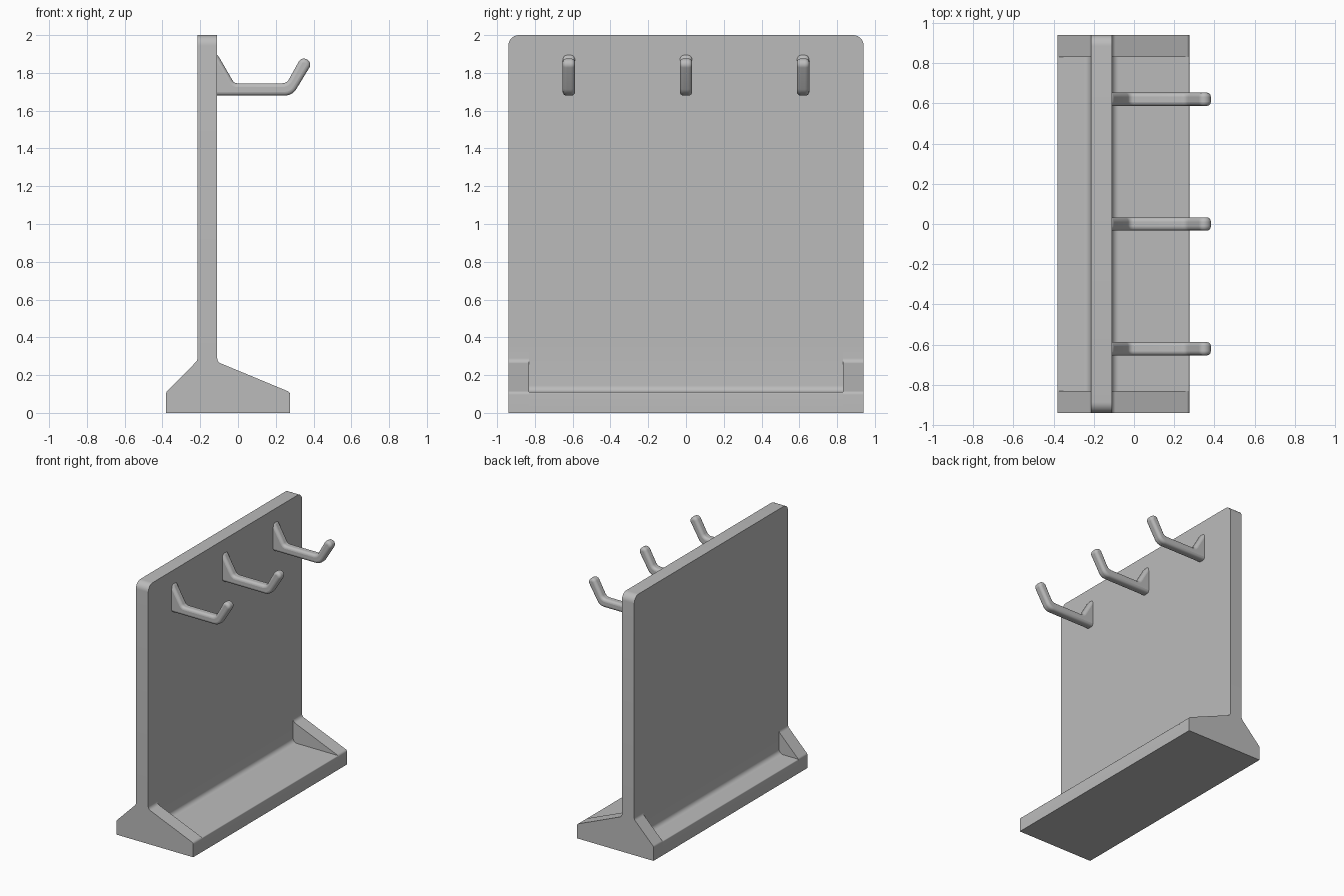
import bpy, bmesh, math
from mathutils import Vector

cube = bpy.data.objects.get("Cube")
if cube:
    bpy.data.objects.remove(cube, do_unlink=True)

grey = bpy.data.materials.new("plain grey")
grey.use_nodes = True
colour = (0.5, 0.5, 0.5, 1)
grey.diffuse_color = colour
grey.node_tree.nodes["Principled BSDF"].inputs["Base Color"].default_value = colour


def rounded(points, steps=8):
    """Outline from (u, v, radius) corners, each filleted by its radius."""
    out = []
    n = len(points)
    for i, (u, v, r) in enumerate(points):
        p = Vector((u, v))
        if r == 0:
            out.append(p)
            continue
        a = (Vector(points[i - 1][:2]) - p).normalized()
        b = (Vector(points[(i + 1) % n][:2]) - p).normalized()
        half = a.angle(b) / 2
        centre = p + (a + b).normalized() * (r / math.sin(half))
        start = p + a * (r / math.tan(half)) - centre
        end = p + b * (r / math.tan(half)) - centre
        sweep = start.angle_signed(end)
        for k in range(steps + 1):
            t = -sweep * k / steps
            c, s = math.cos(t), math.sin(t)
            out.append(centre + Vector((start.x * c - start.y * s,
                                        start.x * s + start.y * c)))
    return out


def extrude(name, outline, lo, hi, axis="y", bevel=0):
    """Solid made by sweeping an outline from lo to hi along an axis."""
    bm = bmesh.new()
    place = (lambda p: (p.x, lo, p.y)) if axis == "y" else (lambda p: (lo, p.x, p.y))
    face = bm.faces.new([bm.verts.new(place(p)) for p in outline])
    new = bmesh.ops.extrude_face_region(bm, geom=[face])["geom"]
    move = Vector((0, hi - lo, 0)) if axis == "y" else Vector((hi - lo, 0, 0))
    bmesh.ops.translate(bm, vec=move,
                        verts=[g for g in new if isinstance(g, bmesh.types.BMVert)])
    bmesh.ops.recalc_face_normals(bm, faces=bm.faces)
    mesh = bpy.data.meshes.new(name)
    bm.to_mesh(mesh)
    bm.free()
    obj = bpy.data.objects.new(name, mesh)
    bpy.context.collection.objects.link(obj)
    mesh.materials.append(grey)
    if bevel:
        mod = obj.modifiers.new("soft rim", "BEVEL")
        mod.width, mod.segments = bevel, 4
        mod.limit_method, mod.angle_limit = "ANGLE", math.radians(50)
    bpy.ops.object.select_all(action="DESELECT")
    obj.select_set(True)
    bpy.context.view_layer.objects.active = obj
    bpy.ops.object.shade_smooth_by_angle(angle=math.radians(35))
    return obj


BACK, FRONT = -0.38, 0.275      # base depth
P0, P1 = -0.215, -0.11          # panel thickness
W, INNER = 0.94, 0.83           # half width, inner side of the gussets
SEAM, FLOOR = 0.35, 0.11

# Upright panel with rounded top corners
extrude("back_panel", rounded([(-W, SEAM, 0), (W, SEAM, 0), (W, 2, 0.055), (-W, 2, 0.055)]),
        P0, P1, "x")

# Base tray, filleted into the foot of the panel
extrude("base_tray", rounded([
    (BACK, 0, 0), (FRONT, 0, 0), (FRONT, FLOOR, 0.008), (P1, FLOOR, 0.035),
    (P1, SEAM, 0), (P0, SEAM, 0), (P0, FLOOR, 0.035), (BACK, FLOOR, 0.008)]), -INNER, INNER)

# Sloped gussets closing both ends
gusset = rounded([
    (BACK, 0, 0), (FRONT, 0, 0), (FRONT, FLOOR, 0.02), (P1, 0.27, 0.03),
    (P1, SEAM, 0), (P0, SEAM, 0), (P0, 0.277, 0.03), (BACK, FLOOR, 0.02)])
extrude("right_gusset", gusset, -W, -INNER)
extrude("left_gusset", gusset, INNER, W)

# Upturned hooks, rooted inside the panel
hook = rounded([
    (P1 - 0.04, 1.68, 0), (0.288, 1.68, 0.07), (0.393, 1.853, 0.031),
    (0.338, 1.889, 0.031), (0.258, 1.745, 0.04), (-0.02, 1.745, 0.03),
    (P1, 1.9, 0), (P1 - 0.04, 1.9, 0)])
for name, y in (("right", -0.62), ("middle", 0), ("left", 0.62)):
    extrude(name + "_hook", hook, y - 0.033, y + 0.033, bevel=0.022)
